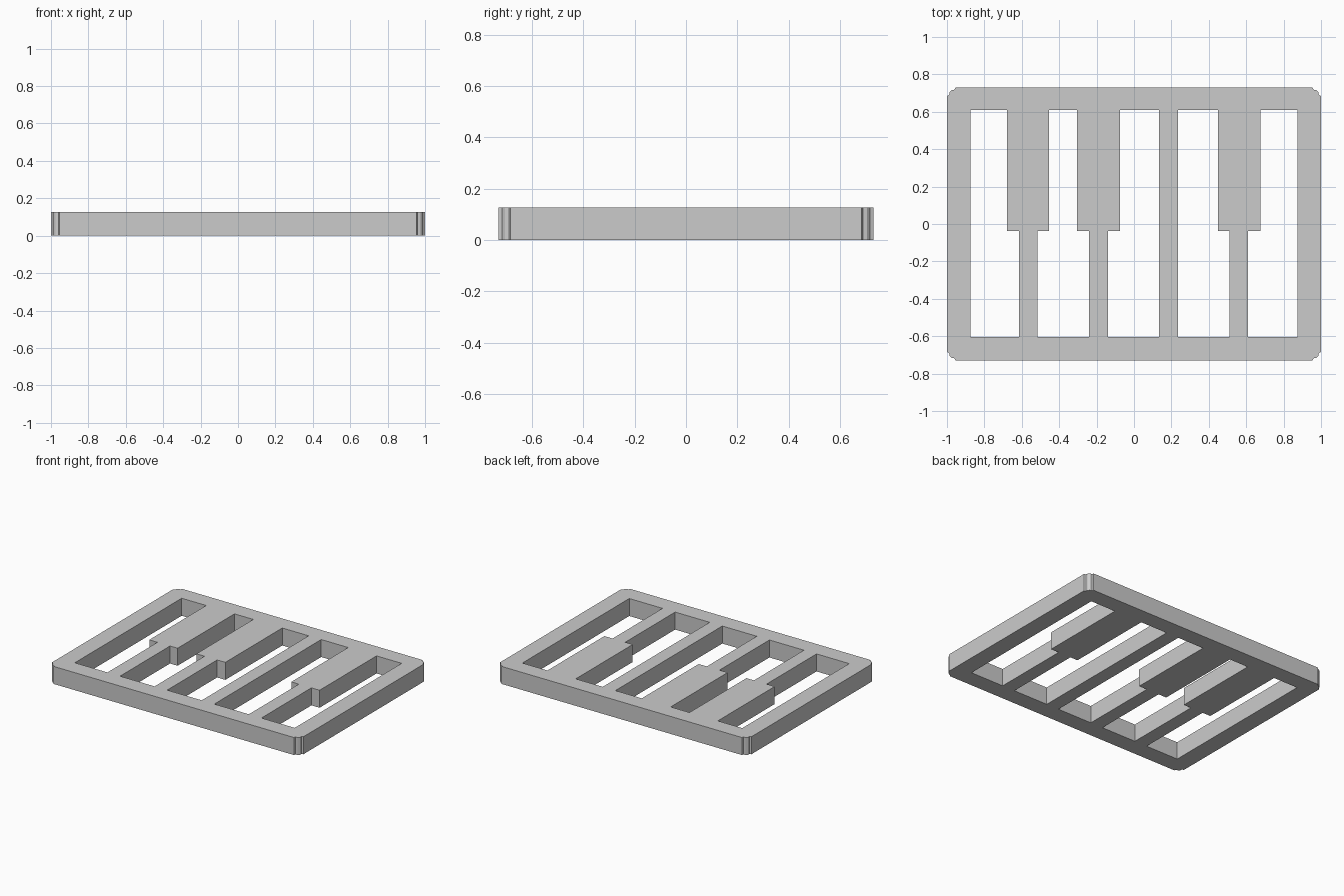
import bpy

cube = bpy.data.objects.get("Cube")
if cube:
    bpy.data.objects.remove(cube, do_unlink=True)

HALF_X, HALF_Y, HEIGHT = 1.0, 0.73, 0.126
TOP, BOTTOM, STEP = 0.61, -0.605, -0.037

# Single grey material
grey = bpy.data.materials.new("plain grey")
grey.use_nodes = True
colour = (0.6, 0.6, 0.6, 1)
grey.diffuse_color = colour
grey.node_tree.nodes["Principled BSDF"].inputs["Base Color"].default_value = colour


def frame_outline():
    """Rectangle with small notched, rounded corners."""
    corner = [(0.0, 0.045), (0.012, 0.04), (0.015, 0.025),
              (0.025, 0.015), (0.04, 0.012), (0.045, 0.0)]
    points = []
    for sx, sy in ((1, 1), (-1, 1), (-1, -1), (1, -1)):
        steps = corner if sx * sy > 0 else corner[::-1]
        points += [(sx * (HALF_X - dx), sy * (HALF_Y - dy)) for dx, dy in steps]
    return points


def key_slot(left, right, upper_left, upper_right):
    """Key-shaped opening: wide at the front, narrowed beside the short keys."""
    points = [(left, BOTTOM), (right, BOTTOM)]
    if upper_right != right:
        points += [(right, STEP), (upper_right, STEP)]
    points += [(upper_right, TOP), (upper_left, TOP)]
    if upper_left != left:
        points += [(upper_left, STEP), (left, STEP)]
    return points


slots = [
    (-0.875, -0.615, -0.875, -0.68),
    (-0.515, -0.24, -0.455, -0.305),
    (-0.14, 0.135, -0.075, 0.135),
    (0.235, 0.51, 0.235, 0.45),
    (0.61, 0.875, 0.675, 0.875),
]

# Filled flat profile with openings, extruded to a slab
curve = bpy.data.curves.new("keyboard_profile", "CURVE")
curve.dimensions = "2D"
curve.fill_mode = "BOTH"
curve.extrude = HEIGHT / 2
for outline in [frame_outline()] + [key_slot(*s) for s in slots]:
    spline = curve.splines.new("POLY")
    spline.points.add(len(outline) - 1)
    for point, (x, y) in zip(spline.points, outline):
        point.co = (x, y, 0, 1)
    spline.use_cyclic_u = True
profile = bpy.data.objects.new("keyboard_profile", curve)
bpy.context.collection.objects.link(profile)
bpy.context.view_layer.update()

# Convert to a mesh resting on the ground
mesh = bpy.data.meshes.new_from_object(
    profile.evaluated_get(bpy.context.evaluated_depsgraph_get()))
bpy.data.objects.remove(profile, do_unlink=True)
mesh.name = "keyboard_frame"
mesh.materials.clear()
mesh.materials.append(grey)
for vertex in mesh.vertices:
    vertex.co.z += HEIGHT / 2
mesh.shade_flat()
frame = bpy.data.objects.new("keyboard_frame", mesh)
bpy.context.collection.objects.link(frame)
